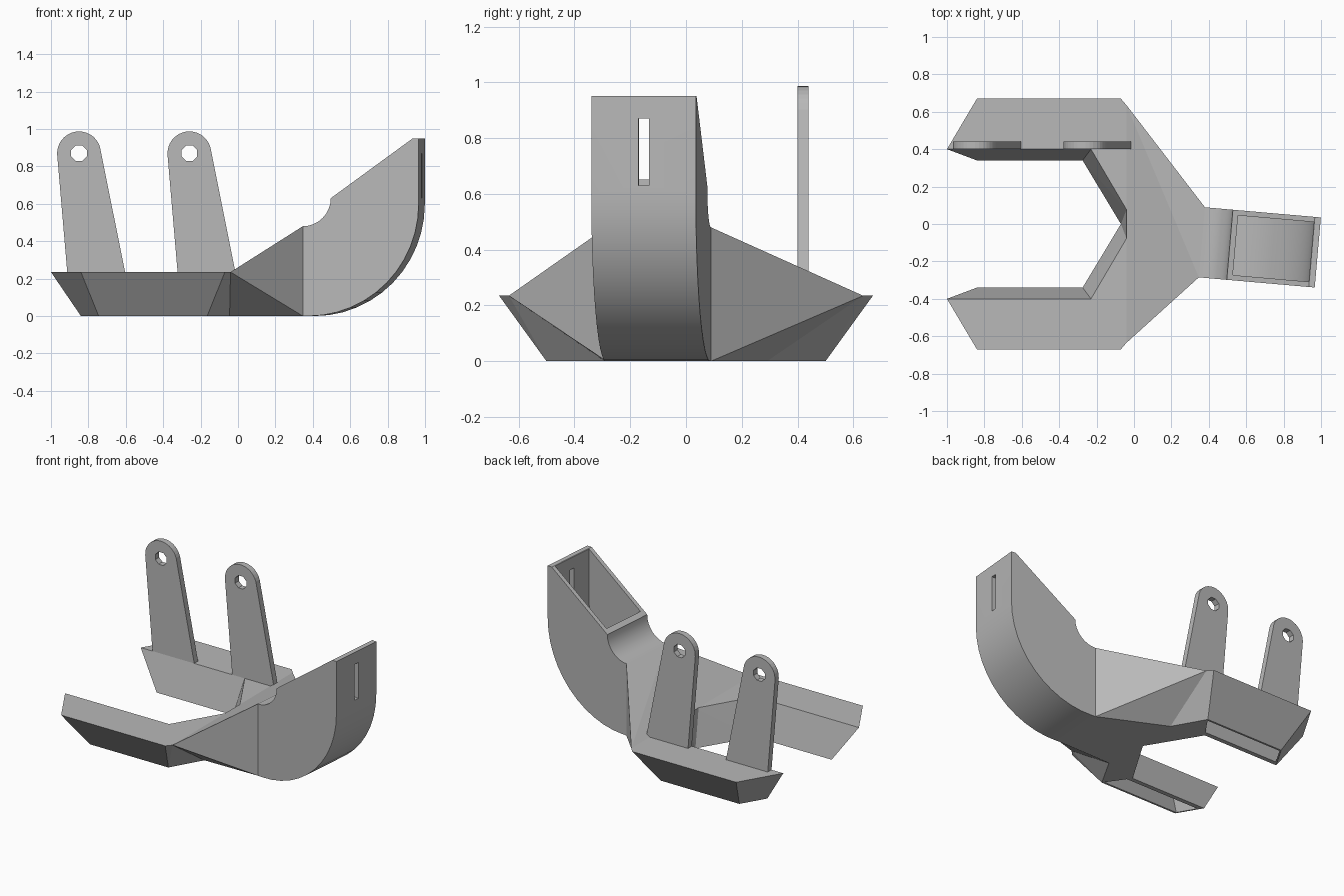
import bpy
import bmesh
from math import sin, cos, pi, radians
from mathutils import Matrix

cube = bpy.data.objects.get("Cube")
if cube:
    bpy.data.objects.remove(cube, do_unlink=True)

grey = bpy.data.materials.new("plain grey")
grey.use_nodes = True
grey.diffuse_color = (0.48, 0.48, 0.48, 1)
grey.node_tree.nodes["Principled BSDF"].inputs["Base Color"].default_value = (0.48, 0.48, 0.48, 1)


def finish(name, bm):
    bmesh.ops.recalc_face_normals(bm, faces=bm.faces)
    mesh = bpy.data.meshes.new(name)
    bm.to_mesh(mesh)
    bm.free()
    mesh.materials.append(grey)
    ob = bpy.data.objects.new(name, mesh)
    bpy.context.collection.objects.link(ob)
    return ob


def hull(name, points):
    """Convex solid around the points."""
    bm = bmesh.new()
    for p in points:
        bm.verts.new(p)
    res = bmesh.ops.convex_hull(bm, input=bm.verts)
    loose = {g for g in res["geom_interior"] + res["geom_unused"]
             if isinstance(g, bmesh.types.BMVert)}
    bmesh.ops.delete(bm, geom=list(loose), context="VERTS")
    bmesh.ops.dissolve_limit(bm, angle_limit=radians(1), verts=bm.verts, edges=bm.edges)
    return finish(name, bm)


def extrude_profile(name, profile, y0, y1):
    """Solid from an x-z outline, extruded along y."""
    bm = bmesh.new()
    face = bm.faces.new([bm.verts.new((x, y0, z)) for x, z in profile])
    res = bmesh.ops.extrude_face_region(bm, geom=[face])
    moved = [g for g in res["geom"] if isinstance(g, bmesh.types.BMVert)]
    bmesh.ops.translate(bm, verts=moved, vec=(0, y1 - y0, 0))
    return finish(name, bm)


def arc(cx, cz, rx, rz, a0, a1, n):
    return [(cx + rx * cos(radians(a0 + (a1 - a0) * i / n)),
             cz + rz * sin(radians(a0 + (a1 - a0) * i / n))) for i in range(n + 1)]


def cut(ob, cutter):
    cutter.hide_render = True
    mod = ob.modifiers.new("cut", "BOOLEAN")
    mod.operation = "DIFFERENCE"
    mod.solver = "EXACT"
    mod.object = cutter
    bpy.context.view_layer.update()
    bpy.context.view_layer.objects.active = ob
    bpy.ops.object.modifier_apply(modifier=mod.name)
    bpy.data.objects.remove(cutter, do_unlink=True)


DECK = 0.235


def at(z, pts, side=1):
    return [(x, side * y, z) for x, y in pts]


# Corners shared by arms, elbows and neck, for the +y half
top_mitre = [(-0.07, 0.67), (-0.23, 0.40)]
low_mitre = [(-0.165, 0.50), (-0.275, 0.34)]
top_neck = [(-0.04, 0.635), (-0.03, 0.06)]
low_neck = [(-0.045, 0.29), (-0.07, 0)]

# Hollow-bottomed arms and the elbows joining them to the neck
for side, label in ((1, "rear"), (-1, "front")):
    arm = hull(label + "_arm",
               at(DECK, [(-1, 0.40), (-0.84, 0.67)] + top_mitre, side)
               + at(0, [(-0.84, 0.34), (-0.745, 0.50)] + low_mitre, side))
    recess = hull("recess",
                  at(-0.02, [(-0.80, 0.365), (-0.735, 0.475), (-0.18, 0.475), (-0.255, 0.365)], side)
                  + at(0.2, [(-0.92, 0.42), (-0.82, 0.61), (-0.13, 0.61), (-0.24, 0.42)], side))
    cut(arm, recess)
    hull(label + "_elbow", at(DECK, top_mitre + top_neck, side)
         + at(0, low_mitre + low_neck, side))

# Scoop placement
HALF = 0.188
place = Matrix.Translation((0.363, -0.098, 0)) @ Matrix.Rotation(radians(-5), 4, "Z")

# Neck rising to the scoop
scoop_end = [tuple(place @ Matrix.Translation((0, y, z)).translation)
             for y in (-HALF, HALF) for z in (0, 0.48)]
hull("neck", at(DECK, top_neck) + at(DECK, top_neck, -1)
     + at(0, low_neck) + at(0, low_neck, -1) + scoop_end)

# Scoop with curved underside, open pocket and a slot in the end wall
profile = [(0, 0)] + arc(0.03, 0.6, 0.592, 0.6, -90, 0, 12)
profile += [(0.622, 0.95), (0.59, 0.95)] + arc(0, 0.63, 0.15, 0.15, 0, -90, 8)
scoop = extrude_profile("scoop", profile, -HALF, HALF)

pocket = [(0.18, 1.1), (0.18, 0.06)] + arc(0.03, 0.6, 0.557, 0.56, -70, 0, 10) + [(0.587, 1.1)]
cut(scoop, extrude_profile("pocket", pocket, -0.16, 0.16))
slot = [(0.55, 0.63), (0.7, 0.63), (0.7, 0.87), (0.55, 0.87)]
cut(scoop, extrude_profile("slot", slot, -0.019, 0.019))
scoop.data.transform(place)
bpy.ops.object.select_all(action="DESELECT")
scoop.select_set(True)
bpy.context.view_layer.objects.active = scoop
bpy.ops.object.shade_smooth_by_angle(angle=radians(30))

# Two tapered upright brackets with round heads and pin holes
for label, cx in (("outer", -0.85), ("inner", -0.26)):
    outline = arc(cx, 0.87, 0.117, 0.117, -15, 195, 20)
    outline += [(cx - 0.06, 0.2), (cx + 0.253, 0.2)]
    bracket = hull(label + "_bracket", [(x, y, z) for x, z in outline for y in (0.40, 0.44)])
    hole = arc(cx, 0.87, 0.045, 0.045, 22.5, 337.5, 7)
    cut(bracket, extrude_profile("pin_hole", hole, 0.3, 0.5))
